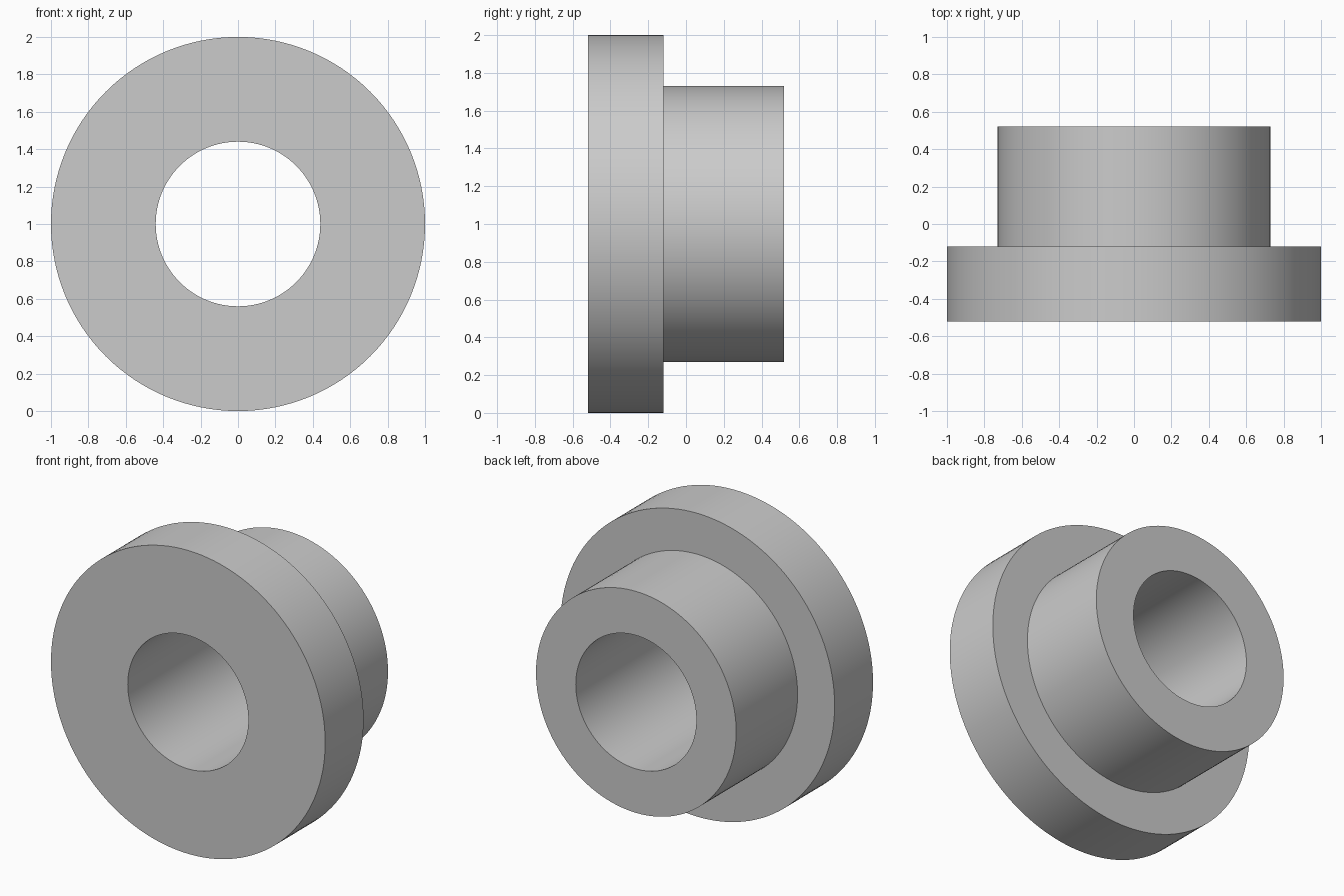
import bpy
import bmesh
from math import cos, sin, tau, radians

cube = bpy.data.objects.get("Cube")
if cube:
    bpy.data.objects.remove(cube, do_unlink=True)

SEGMENTS = 128
BORE, HUB, FLANGE = 0.44, 0.73, 1.0
FRONT, STEP, BACK = -0.52, -0.12, 0.52

# Plain grey material
grey = bpy.data.materials.new("plain grey")
grey.use_nodes = True
colour = (0.6, 0.6, 0.6, 1)
grey.diffuse_color = colour
grey.node_tree.nodes["Principled BSDF"].inputs["Base Color"].default_value = colour


def lathe(name, profile, centre_z):
    """Revolve a closed (radius, y) profile around the y axis."""
    bm = bmesh.new()
    rings = []
    for i in range(SEGMENTS):
        a = tau * i / SEGMENTS
        rings.append([bm.verts.new((r * cos(a), y, r * sin(a))) for r, y in profile])
    for i, ring in enumerate(rings):
        following = rings[(i + 1) % SEGMENTS]
        for j in range(len(profile)):
            k = (j + 1) % len(profile)
            bm.faces.new((ring[j], ring[k], following[k], following[j]))
    bmesh.ops.recalc_face_normals(bm, faces=bm.faces)
    mesh = bpy.data.meshes.new(name)
    bm.to_mesh(mesh)
    bm.free()
    mesh.materials.append(grey)
    obj = bpy.data.objects.new(name, mesh)
    obj.location.z = centre_z
    bpy.context.collection.objects.link(obj)
    return obj


# Flanged bushing: wide front flange, narrower rear sleeve, through bore
bushing = lathe("flanged_bushing", [
    (BORE, FRONT), (FLANGE, FRONT), (FLANGE, STEP),
    (HUB, STEP), (HUB, BACK), (BORE, BACK),
], FLANGE)

bpy.ops.object.select_all(action="DESELECT")
bushing.select_set(True)
bpy.context.view_layer.objects.active = bushing
bpy.ops.object.shade_smooth_by_angle(angle=radians(30))
